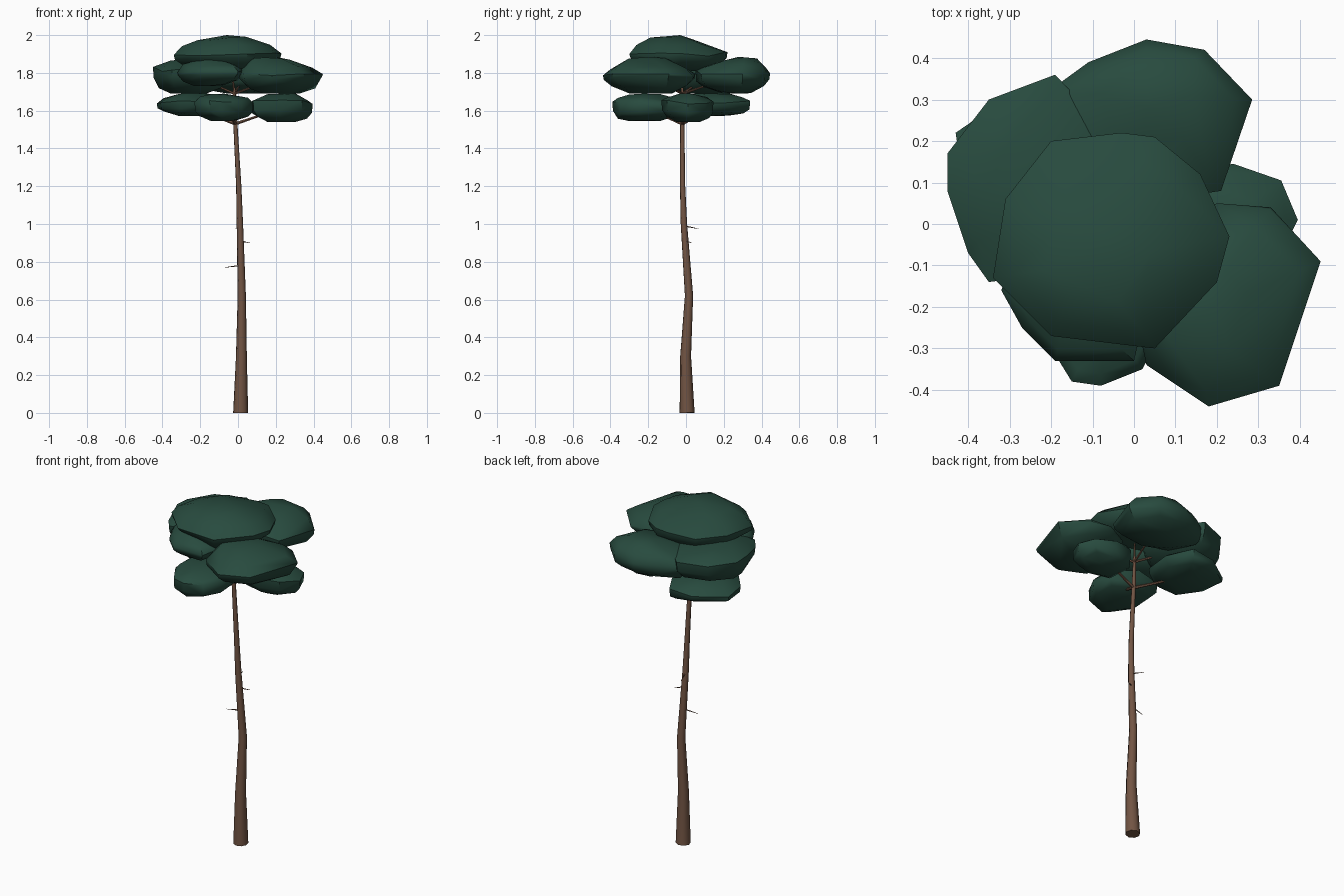
import bpy
import bmesh
import math
import random
from mathutils import Vector

random.seed(4)
cube = bpy.data.objects.get("Cube")
if cube:
    bpy.data.objects.remove(cube, do_unlink=True)


def make_material(name, colour):
    mat = bpy.data.materials.new(name)
    mat.use_nodes = True
    mat.diffuse_color = colour
    mat.node_tree.nodes["Principled BSDF"].inputs["Base Color"].default_value = colour
    return mat


bark = make_material("bark brown", (0.168, 0.09, 0.057, 1))
needles = make_material("needle green", (0.021, 0.07, 0.049, 1))


def finish(bm, name, mat, angle):
    """Turn a bmesh into a smooth-shaded object with sharp creases."""
    bmesh.ops.recalc_face_normals(bm, faces=bm.faces)
    mesh = bpy.data.meshes.new(name)
    bm.to_mesh(mesh)
    bm.free()
    mesh.materials.append(mat)
    obj = bpy.data.objects.new(name, mesh)
    bpy.context.collection.objects.link(obj)
    bpy.ops.object.select_all(action="DESELECT")
    obj.select_set(True)
    bpy.context.view_layer.objects.active = obj
    bpy.ops.object.shade_smooth_by_angle(angle=math.radians(angle))


def limb(name, path, radii, sides):
    """Tapered tube through the points of a path."""
    bm = bmesh.new()
    points = [Vector(p) for p in path]
    axis = (points[-1] - points[0]).normalized()
    turn = axis.to_track_quat("Z", "Y")
    rings = []
    for point, radius in zip(points, radii):
        ring = []
        for i in range(sides):
            a = math.tau * i / sides
            offset = Vector((math.cos(a), math.sin(a), 0)) * radius
            ring.append(bm.verts.new(point + turn @ offset))
        rings.append(ring)
    for low, high in zip(rings, rings[1:]):
        for i in range(sides):
            j = (i + 1) % sides
            bm.faces.new((low[i], low[j], high[j], high[i]))
    bm.faces.new(rings[0])
    bm.faces.new(rings[-1])
    finish(bm, name, bark, 50)


def foliage(name, outline, bottom, rim, top, edge, lean=(0, 0)):
    """Flattened faceted clump: hull of scaled copies of its plan outline.
    The edge is the height of the blunt band below the rim, and the lean
    moves the crest sideways."""
    bm = bmesh.new()
    centre = sum((Vector(p) for p in outline), Vector((0, 0))) / len(outline)
    crest = Vector(lean)
    up, down = top - rim, rim - edge - bottom
    layers = ((0.45, rim + up * 0.8, 1), (0.82, rim + up * 0.4, 0.3), (1.0, rim, 0),
              (0.98, rim - edge, 0), (0.82, rim - edge - down * 0.55, 0),
              (0.45, bottom, 0))
    for scale, z, shift in layers:
        for p in outline:
            xy = centre + crest * shift + (Vector(p) - centre) * scale
            wobble = random.uniform(-0.07, 0.07) * (top - bottom)
            bm.verts.new((xy.x, xy.y, max(z + wobble, bottom)))
    bm.verts.new((centre.x + crest.x / 2, centre.y + crest.y / 2, top))
    hull = bmesh.ops.convex_hull(bm, input=bm.verts)
    loose = {v for v in hull["geom_interior"] + hull["geom_unused"]
             if isinstance(v, bmesh.types.BMVert)}
    bmesh.ops.delete(bm, geom=list(loose), context="VERTS")
    finish(bm, name, needles, 48)


# Trunk with a gentle bend
limb("trunk",
     [(0.014, 0.006, 0), (0.018, -0.002, 0.3), (0.02, 0.016, 0.62), (0.01, -0.011, 1.0),
      (0.004, -0.018, 1.2), (-0.015, -0.02, 1.55), (-0.02, -0.02, 1.72)],
     [0.04, 0.029, 0.022, 0.017, 0.014, 0.011, 0.007], 8)

# Crown cap and the three large clumps below it
foliage("crown_top",
        [(-0.34, -0.13), (-0.31, 0.06), (-0.2, 0.2), (-0.03, 0.22), (0.05, 0.21),
         (0.16, 0.12), (0.23, -0.03), (0.2, -0.14), (0.05, -0.3), (-0.2, -0.27)],
        1.81, 1.9, 2.0, 0.03, (-0.04, -0.05))
foliage("crown_left_back",
        [(-0.45, 0.17), (-0.45, 0.08), (-0.4, -0.07), (-0.35, -0.14), (-0.2, -0.12),
         (-0.05, 0), (-0.04, 0.2), (-0.19, 0.36), (-0.35, 0.3)],
        1.69, 1.82, 1.87, 0.04)
foliage("crown_back",
        [(-0.22, 0.31), (-0.11, 0.39), (0.03, 0.445), (0.17, 0.42), (0.285, 0.3),
         (0.21, 0.08), (0.02, 0.05), (-0.15, 0.12)],
        1.69, 1.805, 1.885, 0.05, (0, 0.03))
foliage("crown_right_front",
        [(0.2, 0.05), (0.33, 0.04), (0.45, -0.09), (0.4, -0.22), (0.35, -0.39),
         (0.18, -0.44), (0.03, -0.34), (0, -0.2), (0.06, -0.02)],
        1.69, 1.785, 1.885, 0.01, (-0.05, -0.03))

# Smaller clump at the front of the middle tier
foliage("crown_left_front",
        [(-0.32, -0.16), (-0.27, -0.25), (-0.19, -0.33), (0, -0.33), (0.03, -0.2),
         (-0.04, -0.08), (-0.18, -0.04), (-0.29, -0.07)],
        1.73, 1.81, 1.88, 0.02)

# Lower tier, each clump on its own branch
foliage("lower_front",
        [(-0.23, -0.25), (-0.15, -0.38), (-0.08, -0.39), (0.02, -0.35), (0.08, -0.24),
         (0.07, -0.11), (-0.06, -0.03), (-0.22, -0.07)],
        1.545, 1.65, 1.69, 0.06)
foliage("lower_right",
        [(0.24, 0.145), (0.355, 0.105), (0.395, 0.01), (0.34, -0.1), (0.22, -0.13),
         (0.08, -0.09), (0.07, 0.05), (0.13, 0.13)],
        1.54, 1.645, 1.69, 0.05)
foliage("lower_left",
        [(-0.43, 0.22), (-0.27, 0.33), (-0.13, 0.34), (-0.05, 0.2), (-0.07, 0.04),
         (-0.18, -0.05), (-0.31, -0.04), (-0.41, 0.08)],
        1.57, 1.645, 1.695, 0.03)
for side, x, y in (("front", -0.06, -0.18), ("right", 0.19, 0.01), ("left", -0.2, 0.1)):
    limb("branch_" + side, [(-0.014, -0.02, 1.53), (x, y, 1.6)], [0.009, 0.005], 6)

# Upper branches carrying the large clumps
for side, x, y in (("left_back", -0.2, 0.1), ("back", 0.03, 0.22),
                   ("right_front", 0.2, -0.17)):
    limb("upper_branch_" + side, [(-0.019, -0.02, 1.69), (x, y, 1.77)],
         [0.007, 0.004], 6)
limb("leader", [(-0.02, -0.02, 1.7), (-0.04, -0.04, 1.88)], [0.006, 0.004], 6)

# Bare twigs on the trunk
for number, (start, end) in enumerate((
        ((0.015, 0, 0.91), (0.062, 0.028, 0.9)),
        ((0.01, 0, 0.78), (-0.07, -0.012, 0.77)),
        ((0.01, -0.01, 0.99), (-0.013, 0.065, 0.975)))):
    limb("twig_" + str(number + 1), [start, end], [0.004, 0.001], 5)
